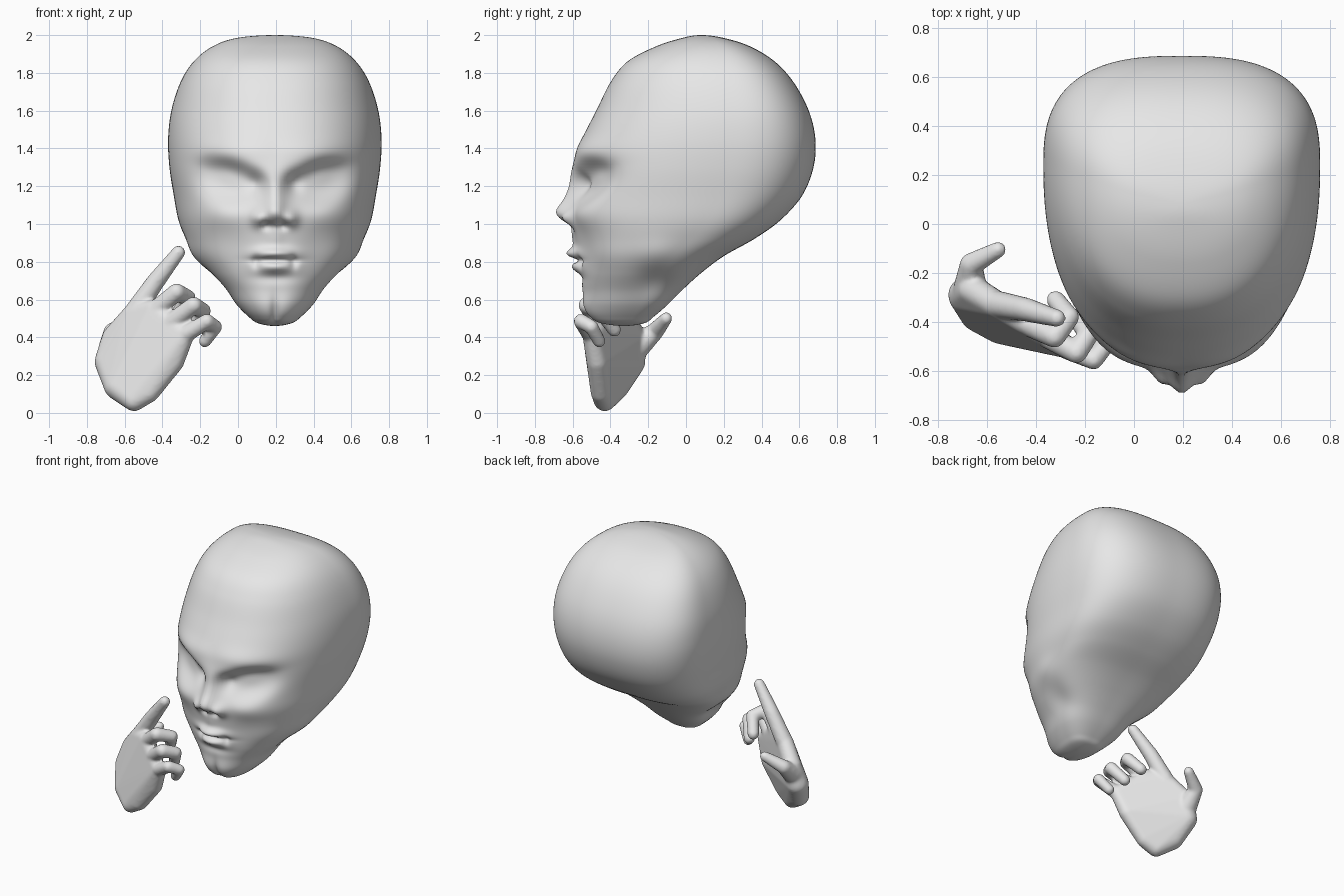
import bpy, bmesh, math
from mathutils import Vector

cube = bpy.data.objects.get("Cube")
if cube:
    bpy.data.objects.remove(cube, do_unlink=True)

grey = bpy.data.materials.new("plain_grey")
grey.use_nodes = True
grey.diffuse_color = (0.8, 0.8, 0.8, 1)
grey.node_tree.nodes["Principled BSDF"].inputs["Base Color"].default_value = (0.8, 0.8, 0.8, 1)


def make_object(name, bm):
    bmesh.ops.recalc_face_normals(bm, faces=bm.faces[:])
    for face in bm.faces:
        face.smooth = True
    mesh = bpy.data.meshes.new(name)
    bm.to_mesh(mesh)
    bm.free()
    mesh.materials.append(grey)
    obj = bpy.data.objects.new(name, mesh)
    bpy.context.collection.objects.link(obj)
    return obj


# Head profile: height, half width, front y, back y
HEAD_X = 0.195
PROFILE = [
    (2.0, 0, .08, .08), (1.985, .2, -.02, .2), (1.94, .33, -.16, .34),
    (1.86, .43, -.31, .47), (1.75, .5, -.4, .57), (1.6, .548, -.475, .65),
    (1.45, .565, -.55, .685), (1.3, .558, -.6, .675), (1.15, .535, -.615, .615),
    (1.02, .51, -.6, .5), (.92, .47, -.59, .36), (.83, .42, -.58, .2),
    (.74, .345, -.565, .08), (.65, .26, -.545, -.02), (.57, .2, -.53, -.1),
    (.51, .14, -.5, -.17), (.475, .09, -.45, -.22), (.46, 0, -.33, -.33)]

# Face relief: side offset, height, spread across, spread up, forward amount
RELIEF = [
    (0, 1.055, .042, .042, .07),      # nose tip
    (0, 1.14, .035, .07, .03),        # nose ridge
    (.085, 1.03, .028, .03, .045),    # nostril wing
    (.04, .99, .02, .015, -.03),      # nostril
    (0, .92, .03, .04, .012),         # philtrum
    (0, .843, .07, .022, .05),        # upper lip
    (0, .772, .06, .022, .035),       # lower lip
    (0, .808, .07, .01, -.03),        # mouth line
    (.1, .8, .016, .025, -.02),       # mouth corner
    (0, .715, .08, .02, -.012),       # below lip
    (.06, .55, .05, .06, .018),       # chin lump
    (0, .52, .016, .05, -.015),       # chin cleft
    (.3, 1.04, .12, .05, .02),        # cheekbone
    (.22, .85, .08, .1, -.02),        # cheek hollow
    (.2, 1.4, .14, .04, .015),        # brow
    (.1, 1.21, .03, .04, -.03)]       # inner eye corner


def gauss(a, b):
    return math.exp(-(a * a + b * b) / 2)


def face_relief(u, z):
    u = abs(u)
    total = 0
    for cu, cz, su, sz, amount in RELIEF:
        total += amount * gauss((u - cu) / su, (z - cz) / sz)
    # Slanted eye socket, crisp under the brow and soft below
    du, dz = u - .23, z - 1.24
    along = du * math.cos(.3) + dz * math.sin(.3)
    across = dz * math.cos(.3) - du * math.sin(.3)
    r2 = (along / .18) ** 2 + (across / (.085 if across > 0 else .13)) ** 2
    return total - .095 * math.exp(-r2 ** 1.5)


def spline(rows, steps):
    """Smooth rows through the profile, mirrored over both poles."""
    flip = lambda r: (r[0], -r[1], r[3], r[2])
    pts = [flip(rows[1])] + rows + [flip(rows[-2])]
    out = []
    for i in range(1, len(pts) - 2):
        for k in range(steps):
            t = k / steps
            out.append([.5 * (2 * b + (c - a) * t + (2 * a - 5 * b + 4 * c - d) * t * t
                              + (3 * b - a - 3 * c + d) * t ** 3)
                        for a, b, c, d in zip(*pts[i - 1:i + 3])])
    return out[1:]


def power(value, exponent):
    return math.copysign(abs(value) ** exponent, value)


def build_head(segments=240):
    bm = bmesh.new()
    rings = []
    for z, width, front, back in spline(PROFILE, 9):
        middle = front + (back - front) * .64
        ring = []
        for k in range(segments):
            angle = 2 * math.pi * (k + .5) / segments
            c, s = math.cos(angle), math.sin(angle)
            e = 2 / (2.3 if s < 0 else 2.7)
            u = width * power(c, e)
            y = middle + power(s, e) * (back - middle if s > 0 else middle - front)
            # Jaw hinge: a soft lump over a hollow
            u *= 1 + .03 * gauss((y + .15) / .08, (z - .83) / .06)
            u *= 1 - .07 * gauss((y + .16) / .07, (z - .69) / .05)
            if s < 0:
                y -= face_relief(u, z) * min(1, -2 * s)
            ring.append(bm.verts.new((HEAD_X + u, y, z)))
        rings.append(ring)
    for low, high in zip(rings, rings[1:]):
        for k in range(segments):
            n = (k + 1) % segments
            bm.faces.new((low[k], low[n], high[n], high[k]))
    # Close both poles with fans
    for ring, row in ((rings[0], PROFILE[0]), (rings[-1], PROFILE[-1])):
        pole = bm.verts.new((HEAD_X, row[2], row[0]))
        for k in range(segments):
            bm.faces.new((ring[k], ring[(k + 1) % segments], pole))
    return make_object("head", bm)


# Evenly spread directions for the rounded hulls
DIRECTIONS = []
for i in range(140):
    h = 1 - (2 * i + 1) / 140
    turn = i * math.pi * (3 - math.sqrt(5))
    r = math.sqrt(1 - h * h)
    DIRECTIONS.append(Vector((r * math.cos(turn), r * math.sin(turn), h)))


def add_hull(bm, balls):
    """Convex skin around balls given as x, y, z, radius."""
    verts = [bm.verts.new(Vector(b[:3]) + d * b[3]) for b in balls for d in DIRECTIONS]
    bmesh.ops.convex_hull(bm, input=verts)
    loose = [v for v in bm.verts if not v.link_faces]
    bmesh.ops.delete(bm, geom=loose, context='VERTS')


PALM = [
    (-.55, -.43, .068, .06), (-.64, -.37, .14, .07), (-.685, -.29, .27, .075),
    (-.66, -.27, .4, .06), (-.56, -.33, .52, .055), (-.45, -.4, .55, .05),
    (-.28, -.5, .41, .048), (-.34, -.47, .27, .055), (-.47, -.45, .11, .055)]

FINGERS = {
    "index": [(-.55, -.33, .53, .056), (-.44, -.35, .69, .049), (-.315, -.385, .85, .036)],
    "middle": [(-.43, -.41, .55, .05), (-.325, -.46, .64, .046),
               (-.265, -.38, .61, .042), (-.32, -.31, .52, .038)],
    "ring": [(-.35, -.46, .48, .05), (-.235, -.525, .57, .045),
             (-.185, -.45, .54, .042), (-.24, -.38, .44, .037)],
    "little": [(-.27, -.51, .42, .045), (-.165, -.555, .485, .04),
               (-.12, -.5, .455, .037), (-.175, -.46, .38, .034)],
    "thumb": [(-.67, -.27, .34, .07), (-.665, -.165, .43, .047), (-.555, -.105, .5, .033)]}


def build_hand():
    bm = bmesh.new()
    add_hull(bm, PALM)
    for joints in FINGERS.values():
        for pair in zip(joints, joints[1:]):
            add_hull(bm, pair)
    hand = make_object("pointing_hand", bm)
    # Fuse the parts into one soft skin
    remesh = hand.modifiers.new("fuse", 'REMESH')
    remesh.mode = 'VOXEL'
    remesh.voxel_size = .01
    remesh.use_smooth_shade = True
    soften = hand.modifiers.new("soften", 'SMOOTH')
    soften.factor = .5
    soften.iterations = 6
    return hand


build_head()
build_hand()
